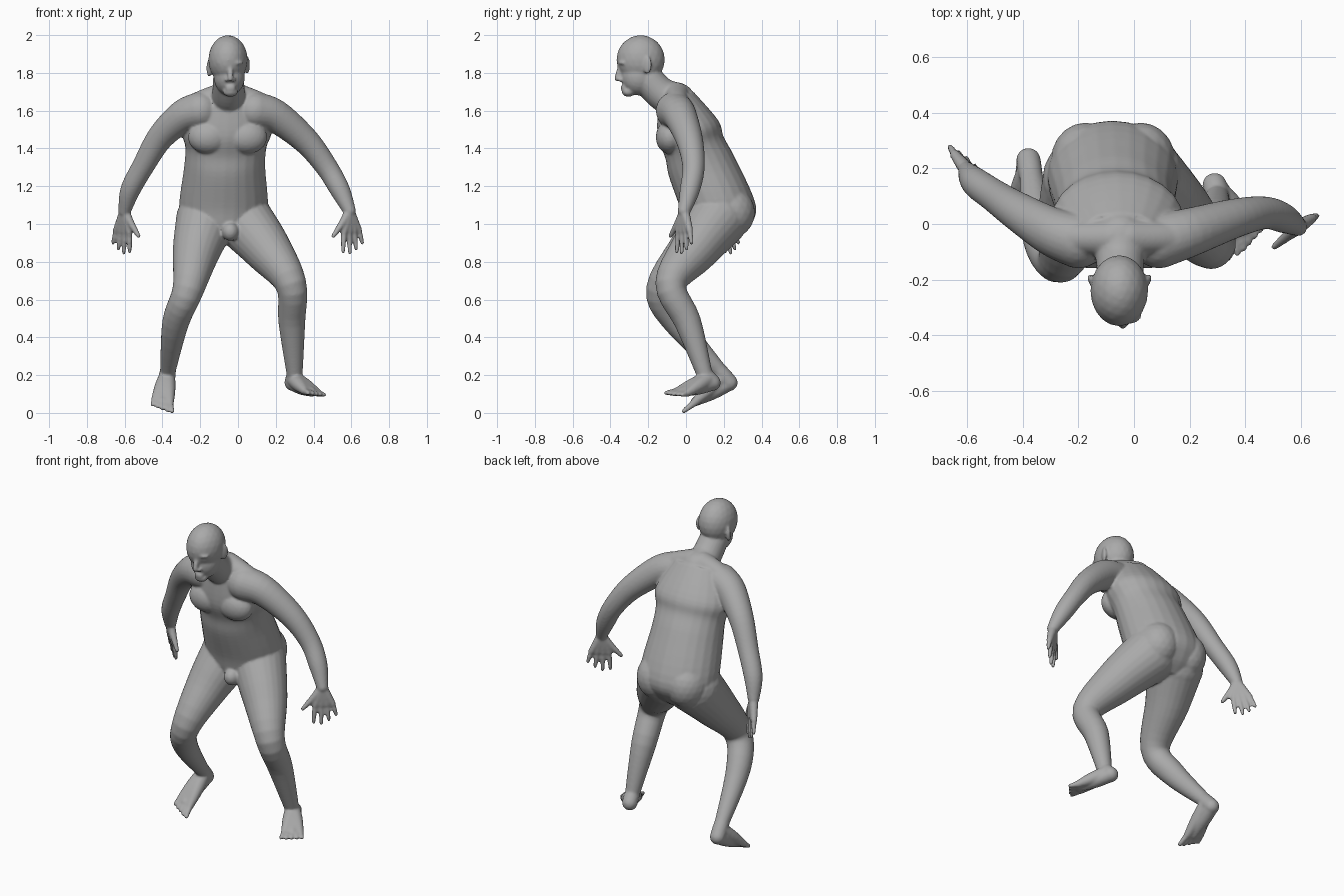
import bpy, bmesh, math
from mathutils import Vector, Matrix

old = bpy.data.objects.get("Cube")
if old:
    bpy.data.objects.remove(old, do_unlink=True)

skin = bpy.data.materials.new("grey_skin")
skin.use_nodes = True
grey = (0.4, 0.4, 0.4, 1)
skin.diffuse_color = grey
skin.node_tree.nodes["Principled BSDF"].inputs["Base Color"].default_value = grey

bm = bmesh.new()
SIDES = 24


def spline(rows, steps=5):
    """Catmull-Rom through rows of numbers."""
    rows = [Vector(row) for row in rows]
    padded = [rows[0], *rows, rows[-1]]
    out = []
    for before, start, end, after in zip(padded, padded[1:], padded[2:], padded[3:]):
        leave, arrive = (end - before) / 2, (after - start) / 2
        for step in range(steps):
            t = step / steps
            ease = t * t * (3 - 2 * t)
            out.append(start.lerp(end, ease) + leave * t * (1 - t) ** 2 - arrive * t * t * (1 - t))
    return out + [rows[-1]]


def loft(rings):
    """Closed skin over rings of (centre, half axis, half axis)."""
    loops = []
    for centre, u, v in rings:
        angles = [math.tau * k / SIDES for k in range(SIDES)]
        loops.append([bm.verts.new(centre + u * math.cos(a) + v * math.sin(a)) for a in angles])
    for low, high in zip(loops, loops[1:]):
        for k in range(SIDES):
            n = (k + 1) % SIDES
            bm.faces.new((low[k], low[n], high[n], high[k]))
    bm.faces.new(loops[0][::-1])
    bm.faces.new(loops[-1])


def ball(centre, size, turn=0):
    """Ellipsoid, turned about the vertical."""
    place = Matrix.Translation(centre) @ Matrix.Rotation(turn, 4, 'Z') @ Matrix.Diagonal((*size, 1))
    bmesh.ops.create_icosphere(bm, subdivisions=3, radius=1, matrix=place)


def limb(points, radii):
    """Smooth round tube with ball ends."""
    path = spline([(*point, radius) for point, radius in zip(points, radii)])
    rings = []
    for i, p in enumerate(path):
        before, after = path[max(i - 1, 0)], path[min(i + 1, len(path) - 1)]
        along = (after - before).to_3d().normalized()
        u = rings[-1][1] if rings else along.orthogonal()
        u = (u - along * along.dot(u)).normalized()
        rings.append((p.to_3d(), u * p.w, along.cross(u) * p.w))
    loft(rings)
    for p in (path[0], path[-1]):
        ball(p.to_3d(), [p.w] * 3)


def fan(root, thickness, knuckles, across, along, reaches, radius):
    """Bones spreading from a root to a row of knuckles, each with a digit."""
    for i, reach in enumerate(reaches):
        spread = across * (i / (len(reaches) - 1) - 0.5)
        knuckle = knuckles + spread
        tip = knuckle + along * reach + spread * 0.3
        limb([root, root.lerp(knuckle, 0.5), knuckle], [thickness, thickness * 0.85, radius * 1.45])
        limb([knuckle, knuckle.lerp(tip, 0.5), tip], [radius * 1.2, radius * 1.1, radius * 0.85])


# torso: front and back of each oval section (y, z), then half width
sections = [
    ((.06, .9), (.25, .91), .1), ((0, .97), (.33, .98), .2),
    ((-.03, 1.08), (.37, 1.1), .235), ((-.09, 1.25), (.26, 1.35), .215),
    ((-.11, 1.35), (.2, 1.46), .215), ((-.15, 1.46), (.17, 1.55), .235),
    ((-.15, 1.62), (.04, 1.7), .16)]
rows = spline([(*front, *back, half) for front, back, half in sections])
rings = []
for i, (front_y, front_z, back_y, back_z, half) in enumerate(rows):
    front, back = Vector((0, front_y, front_z)), Vector((0, back_y, back_z))
    lean = Vector((-.09 + .04 * i / len(rows), 0, 0))
    rings.append((lean + (front + back) / 2, Vector((half, 0, 0)), (back - front) / 2))
loft(rings)

# chest, buttocks, shoulder slopes, groin
for side in (-1, 1):
    ball((-.055 + side * .1, -.085, 1.46), (.11, .075, .09))
    ball((-.075 + side * .1, .225, 1.06), (.125, .14, .14))
    slope = [(-.05 + side * out, -.05, height) for out, height in ((.03, 1.68), (.13, 1.65), (.21, 1.6))]
    limb(slope, (.07, .062, .075))
ball((-.04, 0, .96), (.045, .05, .05))

# neck, skull, jaw, chin
limb([(-.05, -.05, 1.65), (-.05, -.13, 1.69), (-.05, -.2, 1.76)], (.1, .087, .083))
ball((-.053, -.24, 1.87), (.104, .128, .13))
ball((-.046, -.25, 1.78), (.083, .095, .1))
ball((-.04, -.305, 1.7), (.04, .035, .027))

# nose, lips, nostrils, brows, eyes, ears
limb([(-.042, -.345, 1.84), (-.04, -.358, 1.8), (-.04, -.362, 1.77)], (.012, .014, .016))
for height in (1.727, 1.714):
    ball((-.04, -.328, height), (.028, .018, .007))
for side in (-1, 1):
    ball((-.04 + side * .018, -.348, 1.763), (.012, .013, .01))
    ball((-.045 + side * .042, -.34, 1.853), (.034, .018, .01), side * .35)
    ball((-.045 + side * .04, -.325, 1.826), (.018, .014, .01))
    ball((-.052 + side * .1, -.205, 1.833 + side * .008), (.012, .026, .048), side * -.4)

# arms and hands
arm_radii = (.1, .088, .071, .059, .053, .034)
finger_reaches = (.9, 1, .85, .6)
right_arm = [(-.2, -.06, 1.6), (-.29, -.03, 1.57), (-.41, .04, 1.46),
             (-.5, .1, 1.31), (-.57, .15, 1.18), (-.6, .19, 1.07)]
left_arm = [(.09, -.06, 1.6), (.2, -.03, 1.57), (.36, .02, 1.44),
            (.47, .04, 1.3), (.54, .02, 1.18), (.59, -.01, 1.07)]
for arm, across, along in (
        (right_arm, Vector((-.07, .06, .01)), Vector((-.01, .03, -.11))),
        (left_arm, Vector((.08, .06, .01)), Vector((.01, 0, -.11)))):
    limb(arm, arm_radii)
    wrist = Vector(arm[-1])
    fan(wrist, .027, wrist + along, across, along, finger_reaches, .0125)
    thumb_root = wrist - across * .5 + along * .5
    limb([wrist, thumb_root, wrist - across * 1.2 + along * 1.1], (.025, .02, .012))

# legs and feet
leg_radii = (.16, .127, .083, .071, .042)
toe_reaches = (1.1, 1.1, 1, .9, .8)
right_leg = [(-.17, .16, 1.02), (-.22, .03, .86), (-.265, -.13, .65), (-.33, -.05, .48), (-.37, .17, .23)]
left_leg = [(.02, .17, 1.03), (.16, .04, .86), (.28, -.08, .68), (.285, .01, .48), (.3, .1, .2)]
for leg, heel, sole, across, along in (
        (right_leg, Vector((-.38, .23, .16)), Vector((-.4, .05, .06)),
         Vector((-.08, .02, .02)), Vector((0, -.045, -.035))),
        (left_leg, Vector((.29, .14, .16)), Vector((.39, -.02, .11)),
         Vector((.07, .055, -.01)), Vector((.025, -.045, -.01)))):
    limb(leg, leg_radii)
    ankle = Vector(leg[-1])
    fan(ankle.lerp(heel, .5), .043, sole, across, along, toe_reaches, .014)
    limb([ankle, ankle.lerp(heel, .5), heel], (.042, .044, .044))
    limb([heel, heel.lerp(sole, .5), sole], (.042, .04, .025))

# one continuous body
bmesh.ops.recalc_face_normals(bm, faces=bm.faces)
mesh = bpy.data.meshes.new("body")
bm.to_mesh(mesh)
bm.free()
mesh.materials.append(skin)
body = bpy.data.objects.new("body", mesh)
bpy.context.collection.objects.link(body)
fuse = body.modifiers.new("fuse", 'REMESH')
fuse.mode = 'VOXEL'
fuse.voxel_size = 0.0075
fuse.use_smooth_shade = True
relax = body.modifiers.new("relax", 'SMOOTH')
relax.factor = 0.5
relax.iterations = 4
